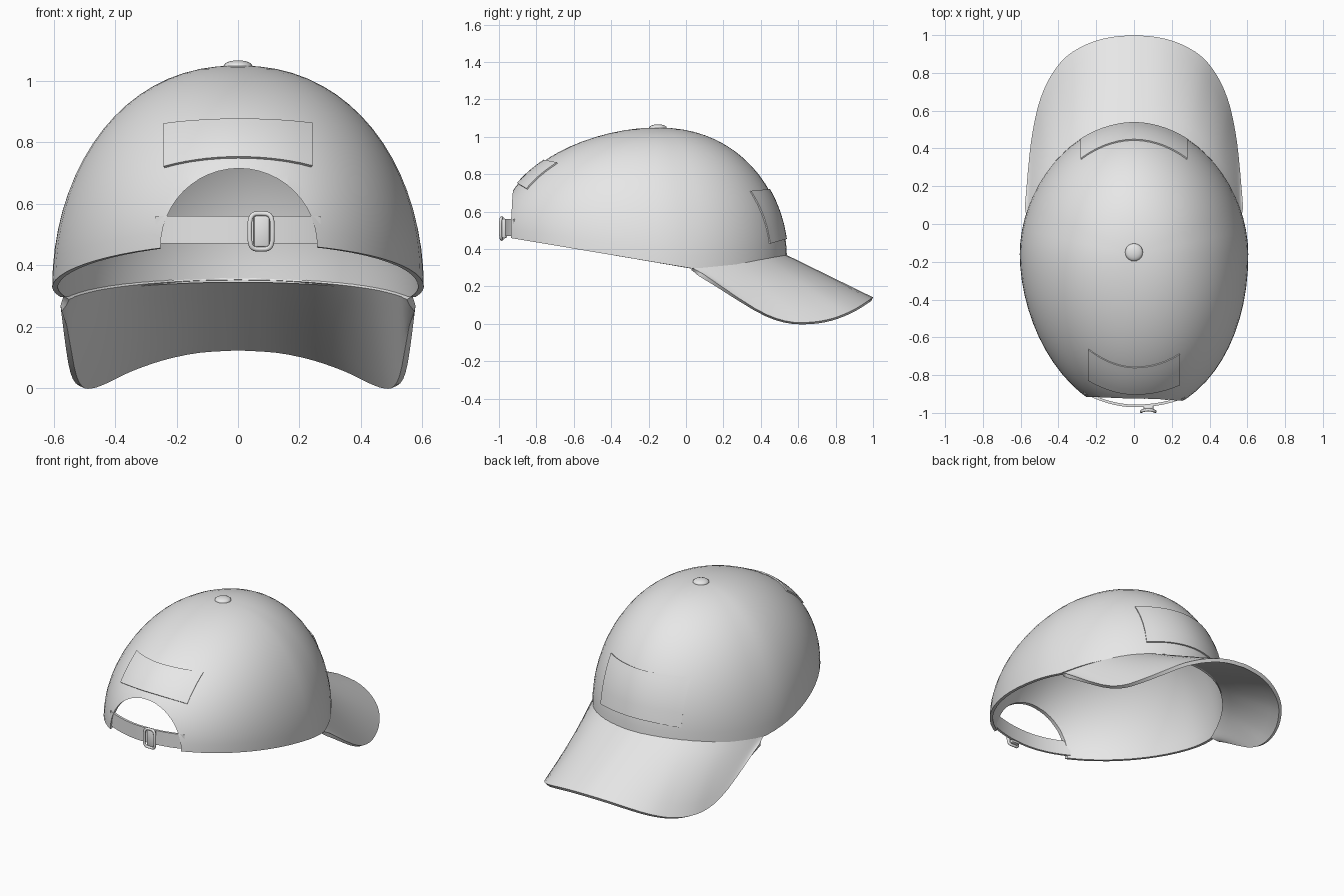
import bpy, bmesh, math
from mathutils import Vector

if "Cube" in bpy.data.objects:
    bpy.data.objects.remove(bpy.data.objects["Cube"])

grey = bpy.data.materials.new("light_grey")
grey.diffuse_color = (0.8, 0.8, 0.8, 1)
grey.use_nodes = True
grey.node_tree.nodes["Principled BSDF"].inputs["Base Color"].default_value = grey.diffuse_color

CY, TOP, W = -0.16, 1.05, 0.605      # crown centre, height, half width


def rim_z(y, front_slope=0.10):
    return 0.295 + (0.168 * (0.04 - y) if y < 0.04 else front_slope * (y - 0.04))


def crown(x_frac, r, side):
    """Point on the crown: x fraction, radius (1 rim, 0 apex), side (+1 front, -1 back)."""
    if side > 0:
        n, depth, p = 1.92, 0.70, 2.2
    else:
        n, depth = (2.08 if x_frac > 0 else 1.87), 0.85
        p = 2.2 - 0.35 * (1 - min(1, x_frac * x_frac))
    y = side * depth * max(0, 1 - abs(x_frac) ** n) ** (1 / n)
    zr = rim_z(CY + y)
    h = math.sqrt(max(0, 1 - r ** p))
    return Vector((W * x_frac * r, CY + y * r, zr + h * (TOP - zr)))


def finish(ob, angle=35):
    bpy.ops.object.select_all(action='DESELECT')
    ob.select_set(True)
    bpy.context.view_layer.objects.active = ob
    for m in list(ob.modifiers):
        bpy.ops.object.modifier_apply(modifier=m.name)
    bpy.ops.object.shade_smooth_by_angle(angle=math.radians(angle))


def mesh_object(name, bm):
    me = bpy.data.meshes.new(name)
    bm.to_mesh(me)
    bm.free()
    me.materials.append(grey)
    ob = bpy.data.objects.new(name, me)
    bpy.context.collection.objects.link(ob)
    return ob


def sheet(name, rows, inside, thick):
    """Skin a grid of points and thicken it towards the inside point."""
    bm = bmesh.new()
    vs = [[bm.verts.new(p) for p in row] for row in rows]
    for a, b in zip(vs, vs[1:]):
        for i in range(len(a) - 1):
            bm.faces.new((a[i], a[i + 1], b[i + 1], b[i]))
    bmesh.ops.remove_doubles(bm, verts=bm.verts, dist=1e-4)
    bm.normal_update()
    if sum(f.normal.dot(f.calc_center_median() - Vector(inside)) for f in bm.faces) < 0:
        bmesh.ops.reverse_faces(bm, faces=bm.faces)
    ob = mesh_object(name, bm)
    m = ob.modifiers.new("thickness", 'SOLIDIFY')
    m.thickness, m.offset = thick, -1
    return ob


def frange(a, b, n):
    return [a + (b - a) * i / n for i in range(n + 1)]


def smooth_path(pts, steps=3):
    """Catmull-Rom curve through the points."""
    out = []
    for i in range(len(pts) - 1):
        p0, p1, p2, p3 = pts[max(i - 1, 0)], pts[i], pts[i + 1], pts[min(i + 2, len(pts) - 1)]
        for t in (k / steps for k in range(steps)):
            out.append(0.5 * (2 * p1 + (p2 - p0) * t + (2 * p0 - 5 * p1 + 4 * p2 - p3) * t ** 2
                              + (3 * p1 - p0 - 3 * p2 + p3) * t ** 3))
    return out + [pts[-1]]


# crown shell
SEG, RINGS = 64, 18
rows = []
for t in frange(math.pi / 2, 0, RINGS):
    r = math.sin(t) ** (1 / 1.1)
    rows.append([crown(math.cos(a), r, 1 if math.sin(a) >= 0 else -1)
                 for a in frange(0, 2 * math.pi, SEG)])
shell = sheet("crown", rows, (0, CY, 0.3), 0.018)

# arched opening at the back
bm = bmesh.new()
arch = [(0.255 * math.cos(a), 0.46 + 0.255 * math.sin(a)) for a in frange(0, math.pi, 24)]
arch = [(0.255, 0.2)] + arch + [(-0.255, 0.2)]
face = bm.faces.new([bm.verts.new((x + 0.003, -1.3, z)) for x, z in arch])
ext = bmesh.ops.extrude_face_region(bm, geom=[face])
bmesh.ops.translate(bm, vec=(0, 0.8, 0),
                    verts=[v for v in ext["geom"] if isinstance(v, bmesh.types.BMVert)])
bmesh.ops.recalc_face_normals(bm, faces=bm.faces)
cutter = mesh_object("opening_cutter", bm)
cutter.hide_render = True
cut = shell.modifiers.new("opening", 'BOOLEAN')
cut.operation, cut.solver, cut.object = 'DIFFERENCE', 'EXACT', cutter
finish(shell)
bpy.data.objects.remove(cutter)


# raised panels that follow the crown, with drooping ends
def panel(name, half, r_low, r_high, side, droop):
    centre = Vector((0, CY, 0.5))
    rows = []
    for r in frange(r_low, r_high, 6):
        row = []
        for x in frange(-half, half, 14):
            rr = min(0.998, r + droop * (x / half) ** 2)
            row.append(centre + (crown(x / (W * rr), rr, side) - centre) * 1.011)
        rows.append(row)
    finish(sheet(name, rows, centre, 0.015))


panel("back_panel", 0.24, 0.866, 0.7, -1, 0.025)
panel("front_panel", 0.28, 0.989, 0.861, 1, 0.003)

# brim: lofted from the crown rim to a curved outer edge
inner_x = [0, 0.1, 0.19, 0.28, 0.36, 0.43, 0.49, 0.545, 0.577]
outer = [(0, 1.0, 0.142), (0.13, 0.988, 0.134), (0.25, 0.952, 0.109), (0.36, 0.885, 0.07),
         (0.44, 0.785, 0.03), (0.495, 0.665, 0.009), (0.529, 0.53, 0.016),
         (0.553, 0.37, 0.082), (0.578, 0.09, 0.268)]
inner = [crown(x / W, 0.985, 1) for x in inner_x]
for p in inner:
    p.z = rim_z(p.y, 0.152) + 0.003
inner, outer = smooth_path(inner), smooth_path([Vector(o) for o in outer])
half = [[a.lerp(b, t) for t in frange(0, 1, 6)] for a, b in zip(inner, outer)]
flip = lambda col: [Vector((-v.x, v.y, v.z)) for v in col]
cols = [flip(c) for c in reversed(half[1:])] + half
finish(sheet("brim", list(zip(*cols)), (0, 0.5, -3), 0.022), 50)

# closing strap across the opening
rows = []
for z in (0.47, 0.56):
    row = [crown(x / W, 0.953 + 0.5 * x * x, -1) for x in frange(-0.272, 0.272, 20)]
    rows.append([Vector((p.x, p.y, z)) for p in row])
finish(sheet("strap", rows, (0, CY, 0.5), 0.014))

# top button
bm = bmesh.new()
bmesh.ops.create_uvsphere(bm, u_segments=20, v_segments=10, radius=1)
for v in bm.verts:
    v.co = (v.co.x * 0.047, -0.15 + v.co.y * 0.047, 1.048 + v.co.z * 0.019)
finish(mesh_object("button", bm), 60)

# buckle ring
cu = bpy.data.curves.new("buckle", 'CURVE')
cu.dimensions, cu.bevel_depth, cu.bevel_resolution = '3D', 0.008, 2
sp = cu.splines.new('POLY')
N = 32
sp.points.add(N - 1)
for i, p in enumerate(sp.points):
    c, s = math.cos(2 * math.pi * i / N), math.sin(2 * math.pi * i / N)
    p.co = (0.075 + 0.037 * math.copysign(abs(c) ** 0.5, c), -0.984 - 0.008 * abs(c),
            0.51 + 0.058 * math.copysign(abs(s) ** 0.5, s), 1)
sp.use_cyclic_u = True
cu.materials.append(grey)
buckle = bpy.data.objects.new("buckle", cu)
bpy.context.collection.objects.link(buckle)
bpy.ops.object.select_all(action='DESELECT')
buckle.select_set(True)
bpy.context.view_layer.objects.active = buckle
bpy.ops.object.convert(target='MESH')
finish(bpy.context.object, 60)

# strap loop inside the buckle
bm = bmesh.new()
bmesh.ops.create_cube(bm, size=1)
for v in bm.verts:
    v.co = (0.077 + v.co.x * 0.054, -0.973 + v.co.y * 0.03, 0.51 + v.co.z * 0.105)
loop = mesh_object("strap_loop", bm)
bev = loop.modifiers.new("round", 'BEVEL')
bev.width, bev.segments = 0.01, 2
finish(loop)
